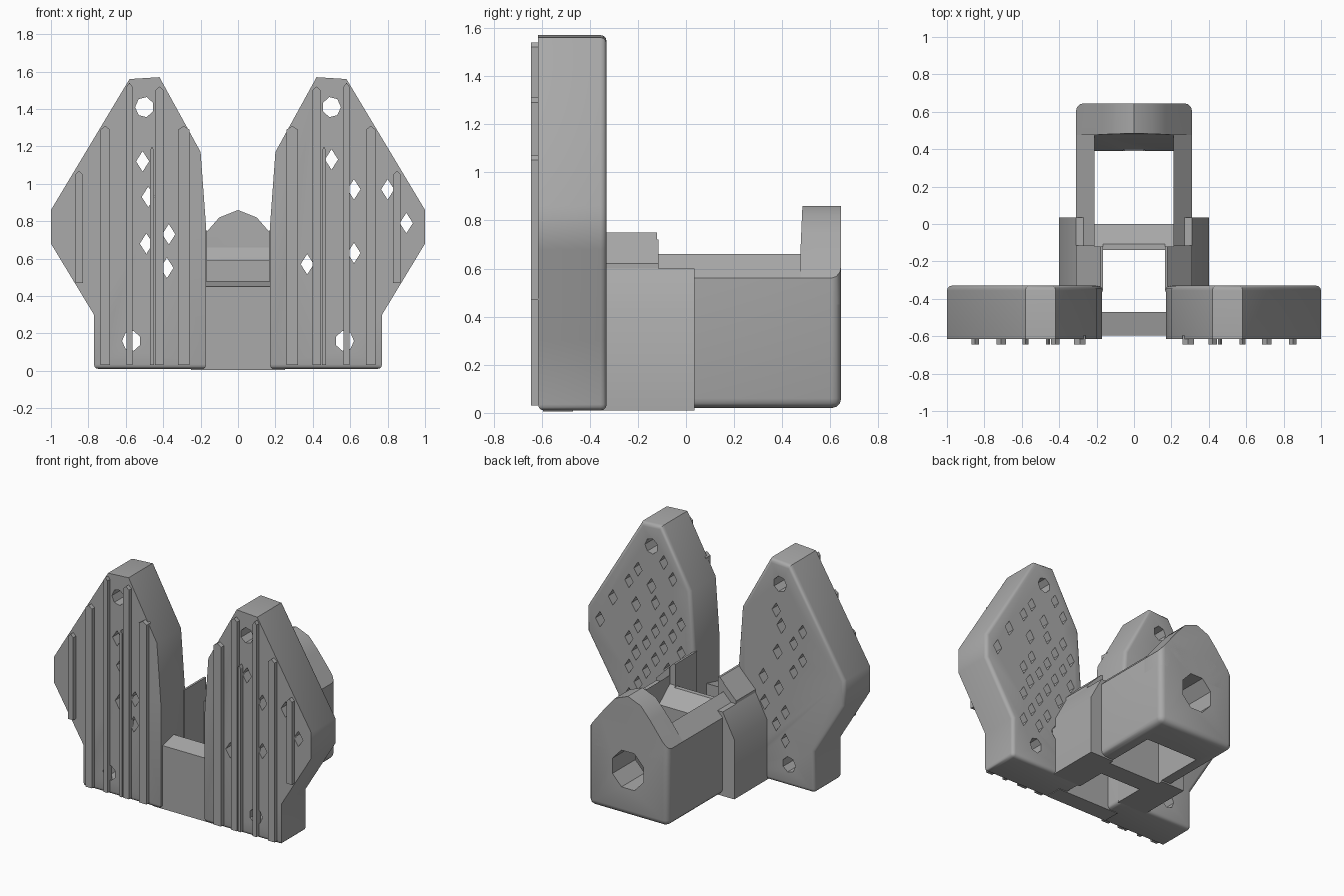
import bpy, bmesh, math

if "Cube" in bpy.data.objects:
    bpy.data.objects.remove(bpy.data.objects["Cube"], do_unlink=True)

GREY = (0.4, 0.4, 0.4, 1)
mat = bpy.data.materials.new("plain_grey")
mat.use_nodes = True
mat.diffuse_color = GREY
bsdf = mat.node_tree.nodes["Principled BSDF"]
bsdf.inputs["Base Color"].default_value = GREY
bsdf.inputs["Roughness"].default_value = 0.7


def add_prism(bm, pts, lo, hi, axis="Y"):
    """Extrude a profile (XZ along Y, or YZ along X)."""
    def place(p, d):
        return (p[0], d, p[1]) if axis == "Y" else (d, p[0], p[1])
    a = [bm.verts.new(place(p, lo)) for p in pts]
    b = [bm.verts.new(place(p, hi)) for p in pts]
    bm.faces.new(a)
    bm.faces.new(b[::-1])
    for i in range(len(pts)):
        j = (i + 1) % len(pts)
        bm.faces.new((a[i], b[i], b[j], a[j]))


def rect(u0, u1, v0, v1):
    return [(u0, v0), (u1, v0), (u1, v1), (u0, v1)]


def mirrored(half):
    """Close a right-hand half profile across x = 0."""
    return half + [(-x, z) for x, z in reversed(half) if x > 0]


def ngon(x, z, rx, rz, n, turn=0.0):
    return [(x + rx * math.cos(turn + math.tau * i / n),
             z + rz * math.sin(turn + math.tau * i / n)) for i in range(n)]


def make(name, prisms, rule=None, width=0.03):
    """Mesh object from prisms; edges whose ends both meet the rule are rounded."""
    bm = bmesh.new()
    for p in prisms:
        add_prism(bm, *p)
    bmesh.ops.recalc_face_normals(bm, faces=bm.faces)
    if rule:
        edges = [e for e in bm.edges if rule(e.verts[0].co, e.verts[1].co)]
        bmesh.ops.bevel(bm, geom=edges, offset=width, segments=3, profile=0.5,
                        affect="EDGES", clamp_overlap=True)
    me = bpy.data.meshes.new(name)
    bm.to_mesh(me)
    bm.free()
    me.materials.append(mat)
    ob = bpy.data.objects.new(name, me)
    bpy.context.collection.objects.link(ob)
    return ob


def cut(ob, prisms):
    """Subtract prisms and bake the result."""
    cutter = make("cutter", prisms)
    cutter.hide_render = True
    mod = ob.modifiers.new("cut", "BOOLEAN")
    mod.operation, mod.solver, mod.object = "DIFFERENCE", "EXACT", cutter
    mod.use_self = True
    bpy.context.view_layer.update()
    deps = bpy.context.evaluated_depsgraph_get()
    me = bpy.data.meshes.new_from_object(ob.evaluated_get(deps))
    ob.modifiers.clear()
    ob.data = me
    bpy.data.objects.remove(cutter, do_unlink=True)


def smooth(ob):
    bpy.ops.object.select_all(action="DESELECT")
    ob.select_set(True)
    bpy.context.view_layer.objects.active = ob
    bpy.ops.object.shade_smooth_by_angle(angle=math.radians(35))


# Upright perforated plates
OUTLINE = [(0.17, 0.01), (0.77, 0.01), (0.77, 0.3), (1.0, 0.68), (1.0, 0.86),
           (0.58, 1.56), (0.42, 1.57), (0.2, 1.17), (0.17, 0.76)]


def inside(x, z, margin):
    for (x0, z0), (x1, z1) in zip(OUTLINE, OUTLINE[1:] + OUTLINE[:1]):
        dx, dz = x1 - x0, z1 - z0
        if (dx * (z - z0) - dz * (x - x0)) / math.hypot(dx, dz) < margin:
            return False
    return True


BACK, FRONT = -0.33, -0.615
through = {1: [(0.5, 1.13), (0.62, 0.97), (0.8, 0.97), (0.9, 0.79), (0.62, 0.63), (0.37, 0.57)],
           -1: [(0.51, 1.12), (0.48, 0.93), (0.49, 0.68), (0.37, 0.73), (0.38, 0.55)]}
for s, side in ((1, "left"), (-1, "right")):
    def flip(pts):
        return [(s * x, z) for x, z in pts]
    plate = make(side + "_plate", [(flip(OUTLINE), FRONT, BACK)],
                 lambda a, b: min(a.y, b.y) > BACK - 0.01 or max(a.z, b.z) < 0.02, 0.025)
    # Mounting holes and through openings
    holes = [(flip(ngon(0.5, 1.41, 0.05, 0.055, 7)), -0.7, -0.2),
             (flip(ngon(0.57, 0.16, 0.05, 0.055, 7)), -0.7, -0.2)]
    holes += [(flip(ngon(x, z, 0.035, 0.055, 4)), -0.7, -0.2) for x, z in through[s]]
    # Staggered diamond pockets in the back
    for row in range(11):
        for col in range(6):
            x = 0.27 + 0.135 * col + 0.065 * (row % 2)
            z = 0.32 + 0.1 * row
            sparse = s < 0 and (row * 2 + col * 3) % 5 > 1
            near = any(math.hypot(x - u, z - v) < 0.1
                       for u, v in through[s] + [(0.5, 1.41), (0.57, 0.16)])
            if inside(x, z, 0.08) and not sparse and not near:
                holes.append((flip(ngon(x, z, 0.032, 0.05, 4)), BACK - 0.13, -0.2))
    cut(plate, holes)
    smooth(plate)

    # Vertical ribs on the front
    ribs = [(0.29, 0.06, 0.03, 1.31), (0.42, 0.045, 0.03, 1.52), (0.58, 0.03, 0.03, 1.54),
            (0.71, 0.05, 0.03, 1.31), (0.85, 0.04, 0.47, 1.07)]
    ribs.append((0.46, 0.02, 0.03, 1.2))
    for i, (x, w, z0, z1) in enumerate(ribs):
        profile = [(x - w / 2, z0), (x + w / 2, z0), (x + w / 2, z1 - 0.02),
                   (x, z1), (x - w / 2, z1 - 0.02)]
        make(f"{side}_rib_{i + 1}", [(flip(profile), -0.645, FRONT + 0.02)])

# Vertical shafts through the body and the notch above the dividing wall
SHAFT = [(0.0, -0.1), (0.39, -0.1), (0.39, 0.45), (0.475, 0.66), (0.49, 1.0),
         (-0.12, 1.0), (-0.12, 0.6), (0.0, 0.5)]
shafts = [(SHAFT, -0.21, 0.21, "X"),
          (rect(-0.165, 0.165, -0.1, 1.0), -0.47, -0.14),
          (rect(-0.165, 0.165, 0.59, 1.0), -0.2, -0.05)]
bore = (ngon(0, 0.34, 0.13, 0.14, 8, math.pi / 8), 0.3, 0.8)


def rounded_back(a, b):
    corner = min(a.y, b.y) > 0.6 and min(abs(a.x), abs(b.x)) > 0.3 and a.x * b.x > 0
    return corner or max(a.z, b.z) < 0.03


body = [
    ("body_frame", mirrored([(0.31, 0.02), (0.31, 0.56), (0.21, 0.66)]), -0.34, 0.645, rounded_back),
    ("body_shoulder", mirrored([(0.4, 0.01), (0.4, 0.43), (0.31, 0.6)]), -0.36, 0.035, None),
    ("body_cheeks", mirrored([(0.31, 0.5), (0.31, 0.62), (0.18, 0.75)]), -0.36, -0.115, None),
    ("back_wall", mirrored([(0.31, 0.45), (0.31, 0.56), (0.17, 0.74), (0.1, 0.82), (0, 0.86)]),
     0.475, 0.645, rounded_back),
]
for name, profile, y0, y1, rule in body:
    part = make(name, [(profile, y0, y1)], rule, 0.04)
    cut(part, shafts + [bore])
    smooth(part)

# Front wall joining the plates, with a sloped top edge
make("front_wall", [([(-0.595, 0.005), (-0.47, 0.005), (-0.47, 0.48), (-0.595, 0.45)],
                     -0.25, 0.25, "X")])
